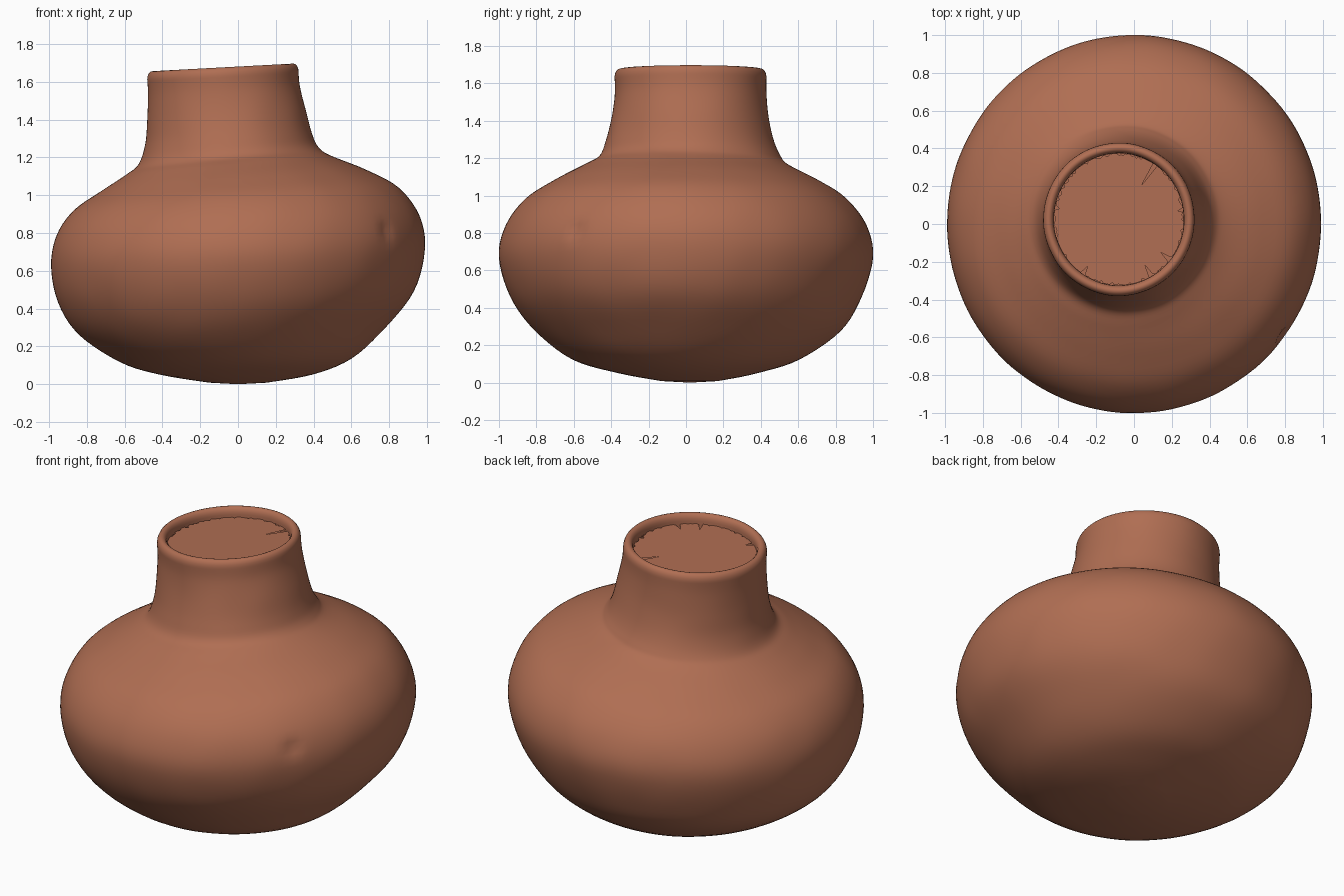
import bpy
import bmesh
import math
import random
from mathutils import Vector, noise

random.seed(4)
SEGMENTS = 160
STEPS = 5

default_cube = bpy.data.objects.get("Cube")
if default_cube:
    bpy.data.objects.remove(default_cube, do_unlink=True)

# Single fired clay colour
clay = bpy.data.materials.new("terracotta clay")
clay.use_nodes = True
CLAY_COLOUR = (0.434, 0.156, 0.086, 1.0)
clay.diffuse_color = CLAY_COLOUR
shader = clay.node_tree.nodes["Principled BSDF"]
shader.inputs["Base Color"].default_value = CLAY_COLOUR
shader.inputs["Roughness"].default_value = 0.9

# Leaning ring sections: centre x, height, radius x, lean, centre y, radius y
belly_and_neck = [
    (0, .008, .15, 0, .02, .15),
    (-.01, .05, .40, 0, .01, .37),
    (-.01, .125, .61, .01, 0, .61),
    (-.03, .28, .81, .02, .01, .82),
    (-.01, .46, .94, .03, 0, .94),
    (0, .67, .99, .04, 0, 1),
    (0, .84, .96, .05, 0, .965),
    (-.01, .98, .86, .06, 0, .86),
    (-.02, 1.08, .70, .055, 0, .705),
    (-.05, 1.16, .54, .05, 0, .55),
    (-.05, 1.21, .475, .045, .02, .485),
    (-.05, 1.30, .44, .03, .02, .447),
    (-.06, 1.42, .42, .03, .022, .42),
    (-.073, 1.55, .402, .025, .025, .405),
    (-.08, 1.635, .40, .02, .025, .405),
]


def smooth_sections(rows):
    """Run a Catmull-Rom spline through the ring sections."""
    result = []
    last = len(rows) - 1
    for i in range(last):
        before, start = rows[max(i - 1, 0)], rows[i]
        end, after = rows[i + 1], rows[min(i + 2, last)]
        for step in range(STEPS):
            t = step / STEPS
            result.append(tuple(
                b + 0.5 * t * (c - a + t * (2 * a - 5 * b + 4 * c - d
                               + t * (3 * (b - c) + d - a)))
                for a, b, c, d in zip(before, start, end, after)))
    result.append(rows[last])
    return result


def ring_point(section, angle):
    cx, height, rx, lean, cy, ry = section
    return Vector((cx + rx * math.cos(angle), cy + ry * math.sin(angle),
                   height + lean * math.cos(angle)))


def finish(bm, name):
    bmesh.ops.recalc_face_normals(bm, faces=bm.faces)
    mesh = bpy.data.meshes.new(name)
    bm.to_mesh(mesh)
    bm.free()
    mesh.materials.append(clay)
    obj = bpy.data.objects.new(name, mesh)
    bpy.context.collection.objects.link(obj)
    bpy.ops.object.select_all(action="DESELECT")
    obj.select_set(True)
    bpy.context.view_layer.objects.active = obj
    return obj


# Rounded lip, then the short wall inside the mouth
sections = smooth_sections(belly_and_neck)
cx, top, rx, lean, cy, ry = belly_and_neck[-1]
LIP = 0.028
for k in range(1, 9):
    turn = math.pi * k / 8
    inset = LIP * (1 - math.cos(turn))
    sections.append((cx, top + 1.5 * LIP * math.sin(turn),
                     rx - inset, lean, cy, ry - inset))
inner_rx, inner_ry = rx - 2 * LIP, ry - 2 * LIP
sections.append((cx, top - 0.05, inner_rx, lean, cy, inner_ry))

# Pot: skin the sections and close both ends
bm = bmesh.new()
rings = [[bm.verts.new(ring_point(s, math.tau * i / SEGMENTS))
          for i in range(SEGMENTS)] for s in sections]
for lower, upper in zip(rings, rings[1:]):
    for i in range(SEGMENTS):
        j = (i + 1) % SEGMENTS
        bm.faces.new((lower[i], lower[j], upper[j], upper[i]))
base = bm.verts.new((0, 0.02, 0))
for i in range(SEGMENTS):
    bm.faces.new((base, rings[0][(i + 1) % SEGMENTS], rings[0][i]))
bm.faces.new(rings[-1])

# Faint hand-made unevenness and the small dent on the shoulder
dent = Vector((0.78, -0.585, 0.81))
for v in bm.verts:
    outward = Vector((v.co.x, v.co.y, 0)).normalized()
    wobble = 0.003 * noise.noise(v.co * 5)
    dip = 0.022 * math.exp(-((v.co - dent).length / 0.04) ** 2)
    v.co += outward * (wobble - dip)
    v.co.z = max(v.co.z, 0)
finish(bm, "pot_body")
bpy.ops.object.shade_smooth_by_angle(angle=math.radians(50))

# Ragged plug closing the mouth, with a few cracks running in from its edge
EDGE = 180
cracks = {28: 0.62, 150: 0.8, 118: 0.86, 161: 0.82, 85: 0.93, 4: 0.92}
plug_z = top - 0.015
bm = bmesh.new()
centre = bm.verts.new((cx, cy, plug_z))
edge = []
for i in range(EDGE):
    ragged = random.uniform(0.965, 0.99) if random.random() < 0.3 else 1.0
    scale = cracks.get(i, ragged)
    section = (cx, plug_z, inner_rx * scale, lean * scale, cy,
               inner_ry * scale)
    edge.append(bm.verts.new(ring_point(section, math.tau * i / EDGE)))
for i in range(EDGE):
    bm.faces.new((centre, edge[i], edge[(i + 1) % EDGE]))
finish(bm, "mouth_plug")
